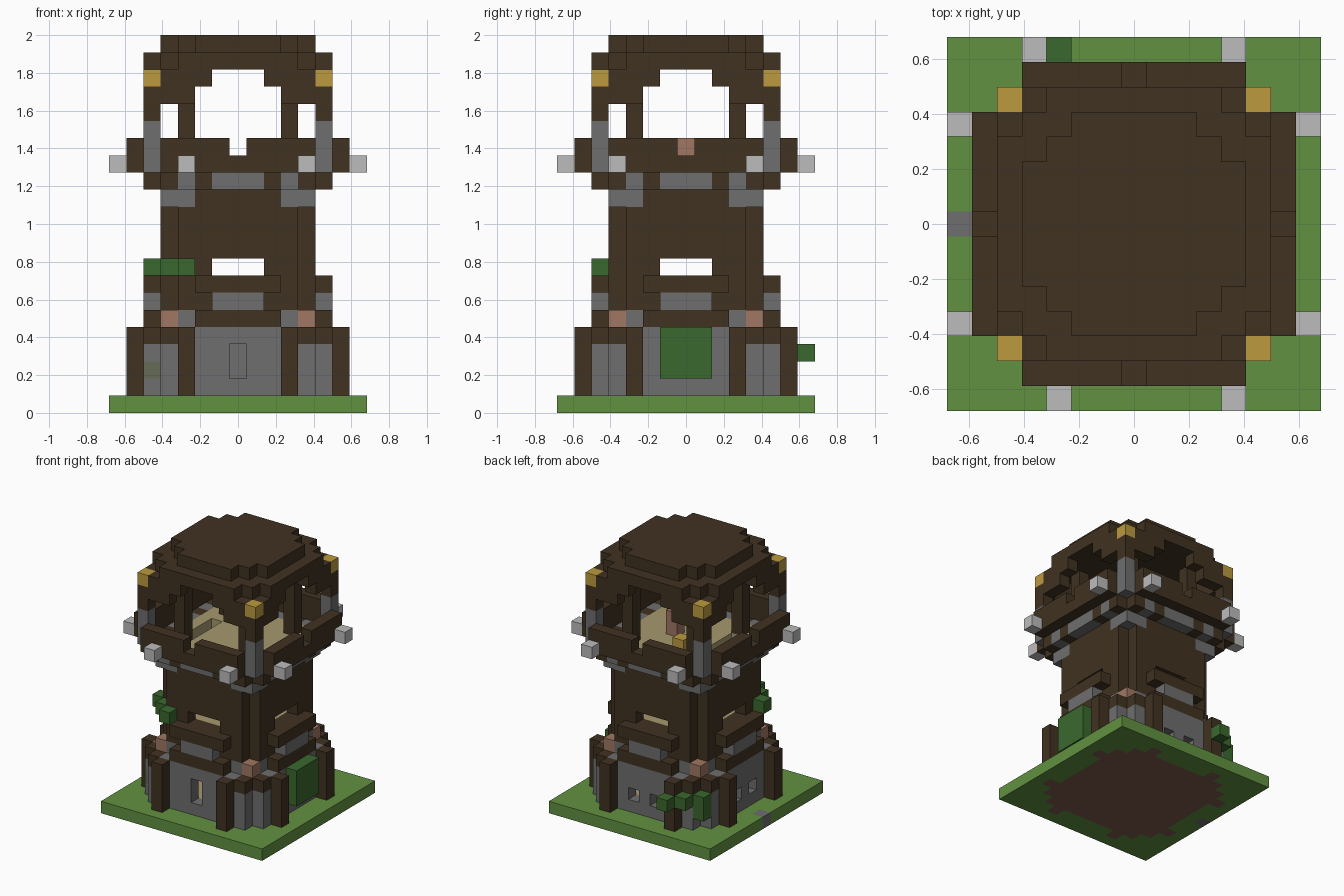
import bpy, bmesh
from mathutils import Vector

cube = bpy.data.objects.get("Cube")
if cube:
    bpy.data.objects.remove(cube, do_unlink=True)

U = 1 / 11  # edge of one block

# Flat colours, given as sRGB bytes and stored linear
COLOURS = {
    "dark_wood": (64, 50, 33), "stone": (110, 110, 110), "pale_stone": (188, 188, 188),
    "gold": (187, 154, 62), "clay": (160, 119, 99), "leaves": (58, 104, 46),
    "grass": (97, 145, 65), "planks": (166, 152, 110), "dirt": (125, 90, 74),
    "mossy_stone": (102, 107, 88),
}
NAMES = list(COLOURS)
MATERIALS = []


def linear(byte):
    c = byte / 255
    return c / 12.92 if c <= 0.04045 else ((c + 0.055) / 1.055) ** 2.4


for name, rgb in COLOURS.items():
    colour = (*[linear(b) for b in rgb], 1)
    mat = bpy.data.materials.new(name)
    mat.use_nodes = True
    mat.diffuse_color = colour
    bsdf = mat.node_tree.nodes["Principled BSDF"]
    bsdf.inputs["Base Color"].default_value = colour
    bsdf.inputs["Roughness"].default_value = 0.9
    MATERIALS.append(mat)

blocks = {}  # block position -> (part, colour)


def span(a, b):
    return range(a, b + 1)


def put(part, colour, xs, ys, zs):
    """Fill a box of blocks."""
    for x in xs:
        for y in ys:
            for z in zs:
                blocks[x, y, z] = (part, colour)


def around(part, colour, near, far, zs):
    """Repeat blocks at side offsets 'near' and depth 'far' on all four sides."""
    for a in near:
        for s in (-1, 1):
            for t in (-1, 1):
                put(part, colour, [s * a], [t * far], zs)
                put(part, colour, [t * far], [s * a], zs)


def clear(xs, ys, zs):
    for x in xs:
        for y in ys:
            for z in zs:
                blocks.pop((x, y, z), None)


# Ground slab with dirt under the building
put("ground", "grass", span(-7, 7), span(-7, 7), [0])
put("ground", "dirt", span(-4, 4), span(-5, 5), [0])
put("ground", "dirt", span(-5, 5), span(-4, 4), [0])
around("ground", "dirt", [3], 6, [0])
put("ground", "stone", [-7], [0], [0])

# Ground floor: stone walls, timber buttresses and caps
put("lower_floor", "planks", span(-4, 4), span(-4, 4), [1])
around("lower_wall", "stone", span(0, 4), 5, span(1, 4))
around("lower_wall", "stone", [4], 4, span(1, 4))
around("wall_cap", "dark_wood", [4], 5, [4])
around("buttress", "dark_wood", [3], 6, span(1, 4))
put("lower_wall", "mossy_stone", [-5], [-4], [2])
clear([0], [-5], [2, 3])
clear([-1, 1], [5], [2])
clear([-5], [-1, 1], [2])

# Tower shaft with notched corners
around("shaft", "dark_wood", span(0, 3), 4, span(5, 13))
around("shaft", "stone", [3], 4, [5, 12])
around("shaft_band", "dark_wood", span(0, 2), 5, [5])
around("corner_brick", "clay", [4], 4, [5])
put("middle_floor", "planks", span(-3, 3), span(-3, 3), [7])
around("window_base", "stone", [0, 1], 5, [6])
around("window_sill", "dark_wood", span(0, 2), 5, [7])
for depth in (-4, 4):
    clear(span(-1, 1), [depth], [8])
    clear([depth], span(-1, 1), [8])

# Corbels carrying the balcony
around("corbel", "stone", [4], 4, [12])
put("upper_floor", "planks", span(-4, 4), span(-4, 4), [13])
around("corbel", "stone", [0, 1, 3], 5, [13])
around("corbel", "dark_wood", [2, 4], 5, [13])
clear([-3], [-2, -1, 0, 1], [13])

# Balcony parapet with a central gap on each side
around("parapet", "dark_wood", span(0, 4), 6, [14, 15])
around("parapet", "dark_wood", [5], 5, [14])
for depth in (-6, 6):
    clear([0], [depth], [15])
    clear([depth], [0], [15])

# Pale blocks hung on the parapet
put("hanging_block", "pale_stone", [-7, 7], [-4, 4], [14])
put("hanging_block", "pale_stone", [-4, 4], [7], [14])
put("hanging_block", "pale_stone", [-3, 4], [-7], [14])

# Corner columns and inner posts
around("corner_column", "stone", [5], 5, span(14, 16))
around("corner_column", "dark_wood", [5], 5, [17, 18])
around("corner_lamp", "gold", [5], 5, [19])
around("inner_post", "dark_wood", [3], 3, span(14, 19))

# Stepped roof and its arches
around("arch", "dark_wood", [3, 4], 5, [18])
around("arch", "dark_wood", span(2, 4), 5, [19])
around("eave", "dark_wood", span(0, 3), 5, [20])
around("eave", "dark_wood", span(0, 4), 4, [20])
put("roof", "dark_wood", span(-4, 4), span(-2, 2), [21])
put("roof", "dark_wood", span(-3, 3), span(-3, 3), [20, 21])
put("roof", "dark_wood", span(-2, 2), span(-4, 4), [21])

# Furnishing on the balcony
put("clay_pot", "clay", [1], [0], [14, 15])
put("gold_box", "gold", [-1], [2], [14])

# Bushes and creepers
put("side_hedge", "leaves", [6], span(-1, 1), span(2, 4))
put("back_creeper", "leaves", [-3], [7], [3])
put("back_creeper", "leaves", [-4], [6], [3])
put("back_creeper", "leaves", [-5], [5], [2, 3])
for i in range(3):
    put("front_creeper", "leaves", [-3 - i], [i - 5], [8])

# Turn every part into a mesh of its exposed block faces
AXES = [Vector(v) for v in ((1, 0, 0), (0, 1, 0), (0, 0, 1))]
for part in sorted({p for p, _ in blocks.values()}):
    bm = bmesh.new()
    used = []
    for cell, (owner, colour) in blocks.items():
        if owner != part:
            continue
        if colour not in used:
            used.append(colour)
        centre = Vector(cell) + Vector((0, 0, 0.5))
        for i in range(3):
            for sign in (-1, 1):
                n = AXES[i] * sign
                if tuple(int(c) for c in Vector(cell) + n) in blocks:
                    continue
                a, b = AXES[(i + 1) % 3] / 2, AXES[(i + 2) % 3] / 2 * sign
                m = centre + n / 2
                corners = (m - a - b, m + a - b, m + a + b, m - a + b)
                face = bm.faces.new([bm.verts.new(c * U) for c in corners])
                face.material_index = used.index(colour)
    bmesh.ops.remove_doubles(bm, verts=bm.verts, dist=U / 100)
    mesh = bpy.data.meshes.new(part)
    bm.to_mesh(mesh)
    bm.free()
    for colour in used:
        mesh.materials.append(MATERIALS[NAMES.index(colour)])
    bpy.context.scene.collection.objects.link(bpy.data.objects.new(part, mesh))
